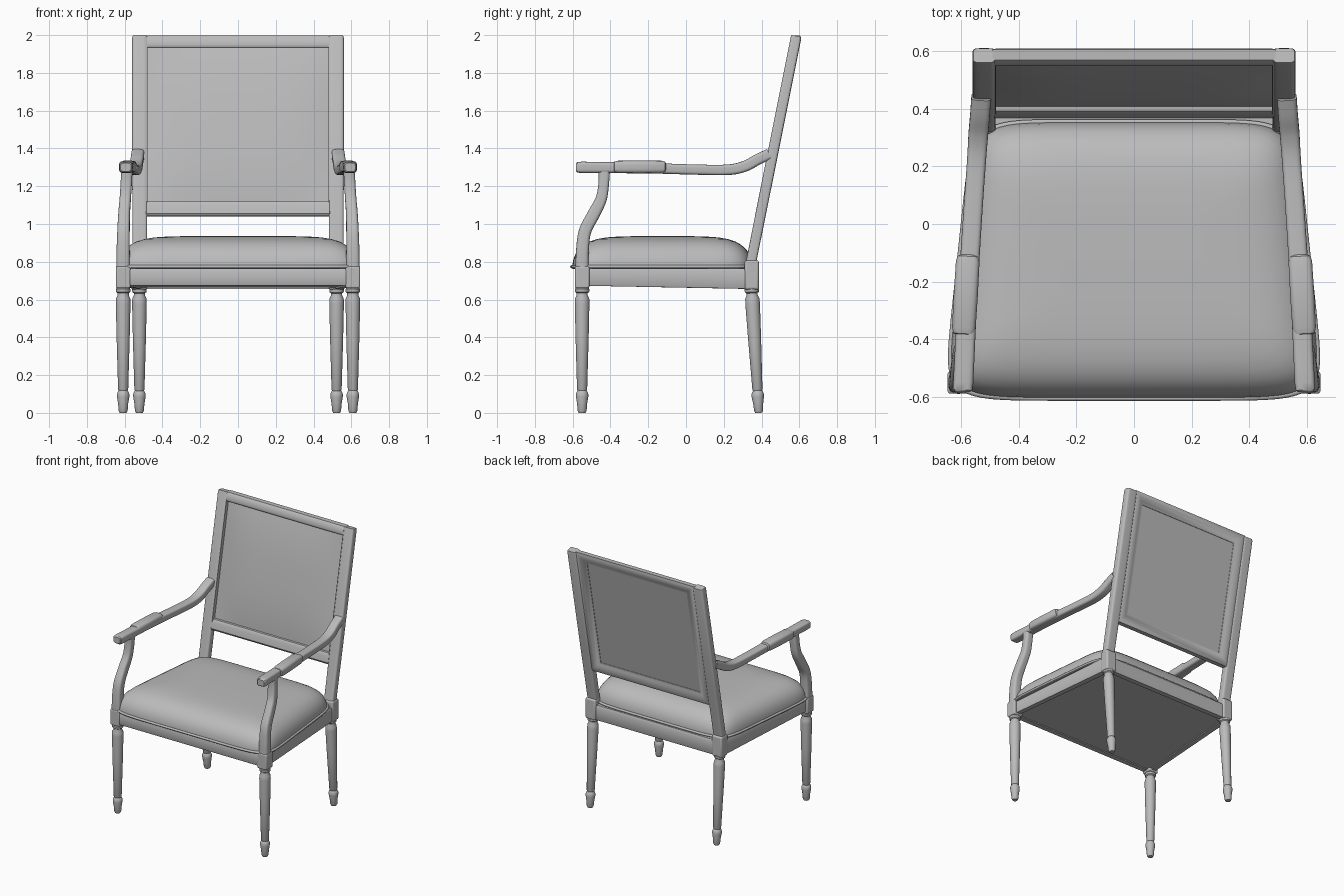
import bpy, bmesh, math
from mathutils import Vector

if "Cube" in bpy.data.objects:
    bpy.data.objects.remove(bpy.data.objects["Cube"], do_unlink=True)

grey = bpy.data.materials.new("plain_grey")
grey.use_nodes = True
COLOUR = (0.5, 0.5, 0.5, 1)
grey.diffuse_color = COLOUR
grey.node_tree.nodes["Principled BSDF"].inputs["Base Color"].default_value = COLOUR


def finish(name, bm, mirror=False, bevel=0, angle=35):
    bmesh.ops.recalc_face_normals(bm, faces=bm.faces)
    mesh = bpy.data.meshes.new(name)
    bm.to_mesh(mesh)
    bm.free()
    mesh.materials.append(grey)
    ob = bpy.data.objects.new(name, mesh)
    bpy.context.collection.objects.link(ob)
    bpy.ops.object.select_all(action="DESELECT")
    ob.select_set(True)
    bpy.context.view_layer.objects.active = ob
    bpy.ops.object.shade_smooth_by_angle(angle=math.radians(angle))
    if bevel:
        mod = ob.modifiers.new("soft_edges", "BEVEL")
        mod.width, mod.segments = bevel, 3
    if mirror:
        ob.modifiers.new("mirror", "MIRROR")
    return ob


def superellipse(n, count):
    """Unit outline: n = 2 is a circle, larger n is squarer."""
    pts = []
    for i in range(count):
        a = 2 * math.pi * (i + 0.5) / count
        c, s = math.cos(a), math.sin(a)
        pts.append((math.copysign(abs(c) ** (2 / n), c),
                    math.copysign(abs(s) ** (2 / n), s)))
    return pts


def skin(bm, rings, closed=False):
    """Join rings of points with quads, capping both ends unless closed."""
    loops = [[bm.verts.new(p) for p in ring] for ring in rings]
    pairs = list(zip(loops, loops[1:]))
    if closed:
        pairs.append((loops[-1], loops[0]))
    for a, b in pairs:
        for i in range(len(a)):
            j = (i + 1) % len(a)
            bm.faces.new((a[i], a[j], b[j], b[i]))
    if not closed:
        bm.faces.new(loops[0])
        bm.faces.new(loops[-1])


def smooth_path(rows, steps=6):
    """Catmull-Rom through rows of numbers."""
    rows = [Vector(r) for r in rows]
    ext = [2 * rows[0] - rows[1]] + rows + [2 * rows[-1] - rows[-2]]
    out = []
    for p0, p1, p2, p3 in zip(ext, ext[1:], ext[2:], ext[3:]):
        for k in range(steps):
            t = k / steps
            out.append(0.5 * (2 * p1 + (p2 - p0) * t + (2 * p0 - 5 * p1 + 4 * p2 - p3) * t * t
                              + (3 * p1 - p0 - 3 * p2 + p3) * t ** 3))
    return out + [rows[-1]]


def sweep(name, rows, n=2, count=24):
    """Rows are x, y, z, half width, half height along a path; mirrored to the other side."""
    pts = [Vector(r[:3]) for r in rows]
    rings = []
    for i, r in enumerate(rows):
        t = (pts[min(i + 1, len(pts) - 1)] - pts[max(i - 1, 0)]).normalized()
        side = Vector((1, 0, 0))
        side = (side - t * side.dot(t)).normalized()
        up = side.cross(t)
        rings.append([pts[i] + side * u * r[3] + up * v * r[4] for u, v in superellipse(n, count)])
    bm = bmesh.new()
    skin(bm, rings)
    return finish(name, bm, mirror=True)


def block(name, centre, size, bevel):
    bm = bmesh.new()
    bmesh.ops.create_cube(bm, size=1)
    for v in bm.verts:
        v.co = Vector([c + a * s for c, a, s in zip(centre, v.co, size)])
    return finish(name, bm, mirror=True, bevel=bevel)


# Turned legs: the same profile, the back pair leaning slightly backwards
LEG = [(0, .018), (.012, .024), (.05, .027), (.085, .033), (.1, .033), (.112, .028),
       (.118, .024), (.124, .027), (.4, .035), (.58, .039), (.605, .038), (.622, .03),
       (.634, .03), (.64, .038), (.655, .039), (.662, .034), (.68, .034)]
for name, x, y_foot, y_top in (("front_leg", .608, -.55, -.55), ("back_leg", .522, .385, .347)):
    sweep(name, [(x, y_foot + (y_top - y_foot) * z / .68, z, r, r) for z, r in LEG])

# Corner blocks above the legs
block("front_corner_block", (.608, -.55, .718), (.076, .076, .116), .008)
block("back_corner_block", (.522, .348, .73), (.084, .076, .155), .012)

# Seat apron: tapered box with a recessed underside
bm = bmesh.new()


def apron_ring(inset, front_z, back_z):
    return [(s * (w - inset), y, z) for s, w, y, z in (
        (-1, .633, -.582 + inset, front_z), (1, .633, -.582 + inset, front_z),
        (1, .553, .376 - inset, back_z), (-1, .553, .376 - inset, back_z))]


skin(bm, [apron_ring(.04, .682, .664), apron_ring(.04, .674, .656), apron_ring(.004, .674, .656),
          apron_ring(0, .68, .662), apron_ring(0, .755, .75), apron_ring(.008, .768, .765)])
finish("seat_apron", bm)


# Cushion and its piping share a rounded trapezoid outline
def seat_outline(inset, z):
    ring = []
    for u, v in superellipse(8, 96):
        y = -.125 + v * (.487 - inset)
        ring.append(Vector((u * (.6 - .105 * y - inset), y, z)))
    return ring


bm = bmesh.new()
DOME = [(.01, .762), (.01, .78), (.015, .81), (.026, .84), (.045, .868), (.07, .89),
        (.1, .907), (.14, .92), (.19, .929), (.26, .934), (.36, .936)]
skin(bm, [seat_outline(i, z) for i, z in DOME])
finish("seat_cushion", bm, angle=60)

bm = bmesh.new()
skin(bm, [seat_outline(.008 - .009 * math.cos(a), .774 + .009 * math.sin(a))
          for a in [math.pi * k / 4 for k in range(8)]], closed=True)
finish("seat_piping", bm, angle=60)


# Back posts, leaning backwards
def lean(z):
    return .345 + .2 * (z - .8)


sweep("back_post", [(.52, lean(z), z, w, d) for z, w, d in (
    (.7, .038, .027), (1.2, .04, .028), (1.985, .04, .028), (1.995, .037, .025))], n=5, count=32)

# Back frame: moulded front rails, recessed rear face (half width, bottom, top, depth)
FRAME = [(.478, 1.12, 1.933, .005), (.478, 1.118, 1.935, -.016), (.48, 1.1, 1.95, -.026),
         (.485, 1.055, 1.985, -.026), (.49, 1.042, 1.997, -.016), (.49, 1.04, 1.997, .02),
         (.475, 1.055, 1.985, .027), (.45, 1.08, 1.96, .026), (.43, 1.1, 1.94, .014),
         (.41, 1.12, 1.92, .01), (.405, 1.125, 1.915, .0)]
bm = bmesh.new()
skin(bm, [[(x, lean(z) + d, z) for x, z in ((-w, lo), (w, lo), (w, hi), (-w, hi))]
          for w, lo, hi, d in FRAME], closed=True)
finish("back_frame", bm, angle=40)

# Upholstered back panel: gently domed front, flat rear
bm = bmesh.new()
bmesh.ops.create_grid(bm, x_segments=20, y_segments=20, size=1)
for v in bm.verts:
    u, w = v.co.x, v.co.y
    z = 1.526 + w * .408
    dome = (1 - abs(u) ** 4) * (1 - abs(w) ** 2.5)
    v.co = (u * .479, lean(z) - .001 - .024 * dome, z)
finish("back_upholstery", bm)

bm = bmesh.new()
skin(bm, [[(x, lean(z) + d, z) for x, z in ((-.43, 1.1), (.43, 1.1), (.43, 1.94), (-.43, 1.94))]
          for d in (.002, .008)])
finish("back_lining", bm)

# Arms sweeping up into the posts
sweep("arm_rest", [(.594, -.582, 1.3, .027, .022), (.594, -.575, 1.3, .033, .028)] + smooth_path([
    (.592, -.55, 1.3, .035, .03), (.577, -.25, 1.297, .034, .028), (.558, .05, 1.288, .033, .027),
    (.546, .22, 1.287, .033, .028), (.54, .31, 1.305, .034, .029), (.534, .38, 1.342, .034, .029),
    (.53, .44, 1.37, .034, .029)]), n=4, count=32)

# Padded arm cushions
PAD = [(-.386, .022, .02), (-.38, .036, .028), (-.36, .041, .033), (-.25, .042, .034),
       (-.13, .041, .033), (-.112, .036, .028), (-.106, .022, .02)]
sweep("arm_pad", [(.569 - .058 * y, y, 1.302, w, h) for y, w, h in PAD], n=3.5, count=32)

# Curved arm supports rising from the front corners
sweep("arm_support", smooth_path([
    (.608, -.55, .76, .036, .035), (.608, -.548, .86, .035, .034), (.606, -.535, .96, .033, .033),
    (.603, -.49, 1.05, .031, .033), (.597, -.45, 1.13, .03, .03), (.592, -.436, 1.21, .03, .028),
    (.588, -.432, 1.29, .03, .03)]), n=3.5, count=32)
